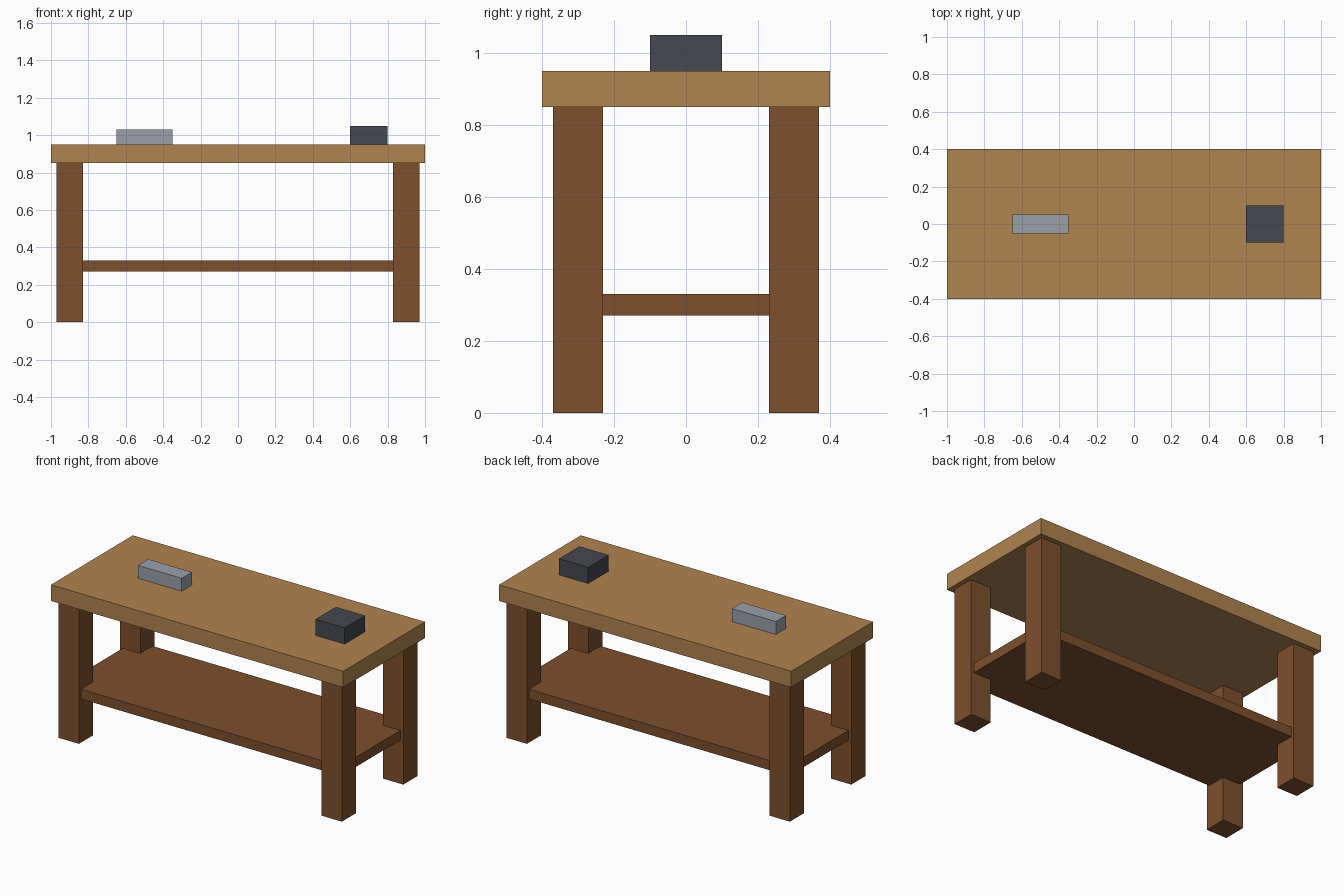
import bpy
import bmesh
from mathutils import Vector

if "Cube" in bpy.data.objects:
    bpy.data.objects.remove(bpy.data.objects["Cube"], do_unlink=True)


def material(name, rgb):
    mat = bpy.data.materials.new(name)
    mat.use_nodes = True
    colour = (*rgb, 1)
    mat.diffuse_color = colour
    mat.node_tree.nodes["Principled BSDF"].inputs["Base Color"].default_value = colour
    return mat


def box(name, size, centre, bottom, mat):
    """Box of the given size, centred at (x, y) and resting at height bottom."""
    bm = bmesh.new()
    bmesh.ops.create_cube(bm, size=1)
    bmesh.ops.scale(bm, vec=Vector(size), verts=bm.verts)
    mesh = bpy.data.meshes.new(name)
    bm.to_mesh(mesh)
    bm.free()
    mesh.materials.append(mat)
    obj = bpy.data.objects.new(name, mesh)
    obj.location = (*centre, bottom + size[2] / 2)
    bpy.context.collection.objects.link(obj)
    return obj


light_wood = material("light wood", (0.434, 0.227, 0.078))
dark_wood = material("dark wood", (0.205, 0.080, 0.026))
light_metal = material("light grey metal", (0.323, 0.352, 0.402))
dark_metal = material("dark grey metal", (0.060, 0.065, 0.080))

LEG_HEIGHT = 0.85
TOP_THICKNESS = 0.10
SURFACE = LEG_HEIGHT + TOP_THICKNESS

# Tabletop and lower shelf
box("tabletop", (2, 0.8, TOP_THICKNESS), (0, 0), LEG_HEIGHT, light_wood)
box("lower_shelf", (1.9, 0.7, 0.06), (0, 0), 0.27, dark_wood)

# Four square legs
for side, x in (("right", -0.9), ("left", 0.9)):
    for end, y in (("front", -0.3), ("back", 0.3)):
        box(f"{end}_{side}_leg", (0.14, 0.14, LEG_HEIGHT), (x, y), 0, dark_wood)

# Blocks resting on the tabletop
box("metal_bar", (0.3, 0.1, 0.08), (-0.5, 0), SURFACE, light_metal)
box("dark_block", (0.2, 0.2, 0.1), (0.7, 0), SURFACE, dark_metal)
